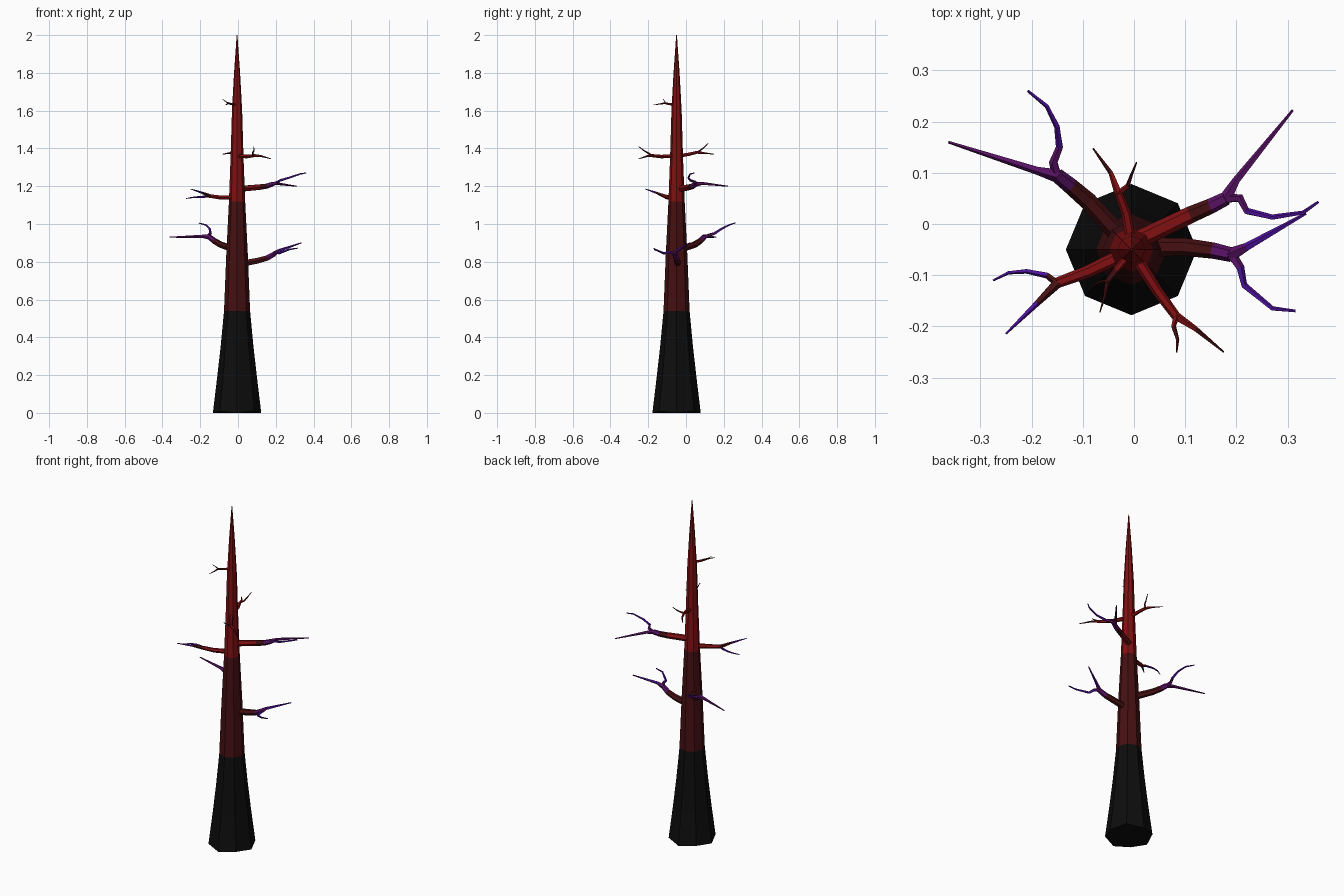
import bpy, bmesh, math
from mathutils import Vector

cube = bpy.data.objects.get("Cube")
if cube:
    bpy.data.objects.remove(cube)


def material(name, rgb):
    m = bpy.data.materials.new(name)
    m.use_nodes = True
    color = (*rgb, 1)
    m.diffuse_color = color
    bsdf = m.node_tree.nodes["Principled BSDF"]
    bsdf.inputs["Base Color"].default_value = color
    bsdf.inputs["Roughness"].default_value = 0.9
    return m


MATS = [
    material("charred black", (0.004, 0.004, 0.004)),
    material("dark red bark", (0.06, 0.005, 0.006)),
    material("red bark", (0.22, 0.005, 0.006)),
    material("plum", (0.1, 0.006, 0.13)),
    material("violet", (0.08, 0.006, 0.35)),
]
KEYS = "KDRPV"  # one letter per material


def tube(name, points, radii, colours, sides):
    """Flat-faced tapering tube; one colour letter per segment."""
    pts = [Vector(p) for p in points]
    bm = bmesh.new()
    rings = []
    for i, p in enumerate(pts):
        t = (pts[min(i + 1, len(pts) - 1)] - pts[max(i - 1, 0)]).normalized()
        ref = Vector((0, 1, 0)) if abs(t.z) > 0.9 else Vector((0, 0, 1))
        u = ref.cross(t).normalized()
        v = t.cross(u)
        ring = []
        for k in range(sides):
            a = 2 * math.pi * k / sides
            ring.append(bm.verts.new(p + radii[i] * (u * math.cos(a) + v * math.sin(a))))
        rings.append(ring)
    for i, c in enumerate(colours):
        for k in range(sides):
            n = (k + 1) % sides
            f = bm.faces.new((rings[i][k], rings[i][n], rings[i + 1][n], rings[i + 1][k]))
            f.material_index = KEYS.index(c)
    for ring, c in ((rings[0][::-1], colours[0]), (rings[-1], colours[-1])):
        bm.faces.new(ring).material_index = KEYS.index(c)
    mesh = bpy.data.meshes.new(name)
    bm.to_mesh(mesh)
    bm.free()
    for m in MATS:
        mesh.materials.append(m)
    ob = bpy.data.objects.new(name, mesh)
    bpy.context.collection.objects.link(ob)
    return ob


def branch(name, stem, long_twig, side_twig, r, stem_colours, twig_colours):
    """Stem that forks into a straight twig and a crooked one."""
    n = len(stem)
    tube(name + "_stem", stem, [r * (1 - 0.25 * i / (n - 1)) for i in range(n)], stem_colours, 6)
    for part, path, start in (("long_twig", long_twig, 0.75), ("side_twig", side_twig, 0.55)):
        pts = [stem[-1]] + path
        m = len(pts) - 1
        radii = [r * (start + (0.15 - start) * i / m) for i in range(m + 1)]
        cols = [twig_colours[min(i, len(twig_colours) - 1)] for i in range(m)]
        tube(name + "_" + part, pts, radii, cols, 5)


# Trunk: eight-sided spire with a flared foot
CX, CY = -0.005, -0.05
profile = [(0.01, 0.128), (0.2, 0.104), (0.36, 0.086), (0.54, 0.069), (0.84, 0.057),
           (1.12, 0.043), (1.36, 0.034), (1.6, 0.027), (1.8, 0.016), (2, 0.002)]
trunk = tube("trunk", [(CX, CY, z) for z, r in profile], [r for z, r in profile], "KKKDDRRRR", 8)
for k in range(0, 8, 2):
    trunk.data.vertices[k].co.z = 0  # uneven foot

# Large lower branches
branch("lower_left_branch",
       [(0.02, -0.045, 0.79), (0.1, -0.045, 0.805), (0.155, -0.052, 0.82), (0.19, -0.06, 0.84)],
       [(0.22, -0.045, 0.86), (0.335, 0.02, 0.9)],
       [(0.207, -0.085, 0.85), (0.215, -0.12, 0.845), (0.27, -0.165, 0.865), (0.315, -0.17, 0.872)],
       0.019, "DDP", "PV")
branch("lower_right_branch",
       [(-0.03, -0.02, 0.87), (-0.09, 0.045, 0.89), (-0.125, 0.075, 0.91), (-0.15, 0.095, 0.93)],
       [(-0.19, 0.105, 0.935), (-0.362, 0.16, 0.93)],
       [(-0.157, 0.12, 0.94), (-0.145, 0.15, 0.95), (-0.15, 0.19, 0.975),
        (-0.17, 0.23, 0.995), (-0.207, 0.26, 1.005)],
       0.019, "DDP", "PPV")

# Upper branches
branch("upper_left_branch",
       [(0, -0.035, 1.185), (0.11, 0.018, 1.195), (0.15, 0.035, 1.2), (0.18, 0.05, 1.21)],
       [(0.2, 0.085, 1.215), (0.31, 0.222, 1.2)],
       [(0.207, 0.05, 1.22), (0.22, 0.025, 1.23), (0.27, 0.013, 1.245),
        (0.33, 0.022, 1.265), (0.36, 0.043, 1.27)],
       0.018, "RDP", "PPV")
branch("upper_right_branch",
       [(-0.02, -0.06, 1.14), (-0.09, -0.093, 1.14), (-0.15, -0.115, 1.148)],
       [(-0.19, -0.155, 1.165), (-0.25, -0.214, 1.185)],
       [(-0.17, -0.1, 1.145), (-0.21, -0.092, 1.143), (-0.245, -0.095, 1.14),
        (-0.275, -0.11, 1.135)],
       0.014, "RR", "DV")

# Small twiggy branches near the top
branch("front_branch",
       [(0, -0.06, 1.36), (0.045, -0.13, 1.357), (0.082, -0.18, 1.362)],
       [(0.12, -0.205, 1.36), (0.175, -0.25, 1.345)],
       [(0.077, -0.2, 1.375), (0.085, -0.225, 1.39), (0.083, -0.25, 1.41)],
       0.012, "RR", "RD")
branch("back_branch",
       [(-0.005, -0.04, 1.36), (-0.015, 0.02, 1.37), (-0.03, 0.06, 1.38)],
       [(-0.045, 0.1, 1.375), (-0.08, 0.148, 1.37)],
       [(-0.012, 0.075, 1.39), (-0.005, 0.095, 1.405), (0.005, 0.12, 1.43)],
       0.011, "RR", "RD")
branch("top_branch",
       [(-0.01, -0.06, 1.632), (-0.035, -0.09, 1.635), (-0.052, -0.112, 1.64)],
       [(-0.057, -0.14, 1.635), (-0.067, -0.173, 1.63)],
       [(-0.065, -0.112, 1.648), (-0.083, -0.122, 1.662)],
       0.007, "RD", "D")
